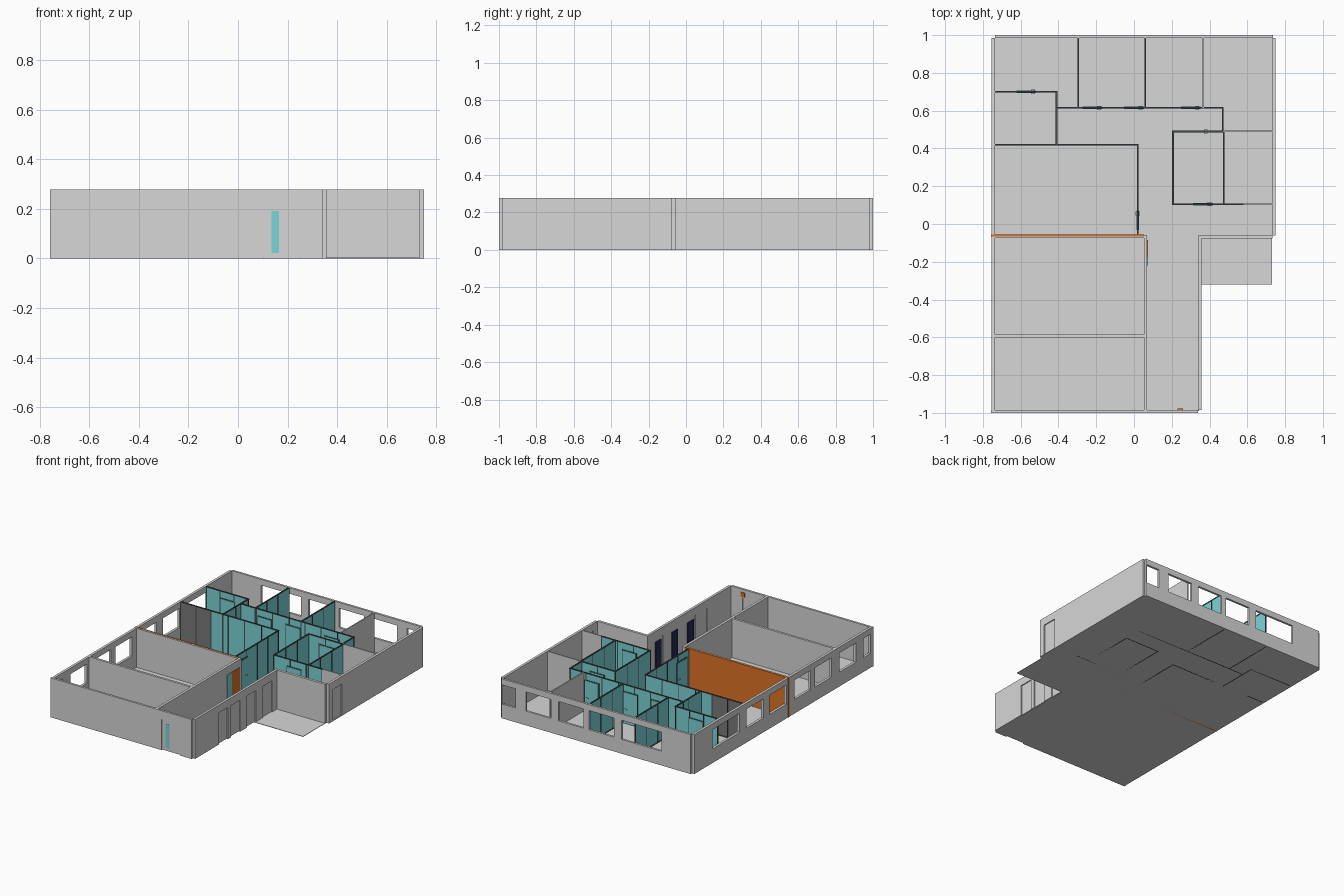
import bpy
import bmesh
from mathutils import Vector

cube = bpy.data.objects.get("Cube")
if cube:
    bpy.data.objects.remove(cube, do_unlink=True)

H = 0.277          # wall height
SILL, HEAD = 0.1, 0.235
DOOR = 0.222


def material(name, r, g, b):
    m = bpy.data.materials.new(name)
    m.use_nodes = True
    m.diffuse_color = (r, g, b, 1)
    node = next(n for n in m.node_tree.nodes if n.type == 'BSDF_PRINCIPLED')
    node.inputs["Base Color"].default_value = (r, g, b, 1)
    return m


GREY = material("plaster grey", 0.68, 0.68, 0.68)
TEAL = material("glass teal", 0.2, 0.66, 0.69)
DARK = material("frame charcoal", 0.06, 0.07, 0.07)
SLATE = material("slate grey", 0.19, 0.19, 0.19)
ORANGE = material("accent orange", 0.74, 0.17, 0.02)
NAVY = material("navy blue", 0.02, 0.02, 0.1)


def finish(bm, name, mat):
    bmesh.ops.recalc_face_normals(bm, faces=bm.faces)
    mesh = bpy.data.meshes.new(name)
    bm.to_mesh(mesh)
    bm.free()
    mesh.materials.append(mat)
    ob = bpy.data.objects.new(name, mesh)
    bpy.context.collection.objects.link(ob)
    return ob


def add_box(bm, lo, hi):
    lo, hi = Vector(lo), Vector(hi)
    verts = bmesh.ops.create_cube(bm, size=1)["verts"]
    for v in verts:
        v.co = (lo + hi) / 2 + v.co * (hi - lo)


def along(axis, u0, u1, w0, w1, z0, z1):
    """Corners of a box running along x or y."""
    if axis == 'x':
        return (u0, w0, z0), (u1, w1, z1)
    return (w0, u0, z0), (w1, u1, z1)


def slab(name, mat, axis, u0, u1, w0, w1, z0=0, z1=H):
    bm = bmesh.new()
    add_box(bm, *along(axis, u0, u1, w0, w1, z0, z1))
    return finish(bm, name, mat)


def wall(name, axis, u0, u1, w0, w1, holes=()):
    """Solid wall with rectangular openings (start, end, bottom, top)."""
    us = sorted({u0, u1, *[h[0] for h in holes], *[h[1] for h in holes]})
    zs = sorted({0, H, *[h[2] for h in holes], *[h[3] for h in holes]})
    bm = bmesh.new()
    grid = {}

    def vert(u, z):
        if (u, z) not in grid:
            grid[u, z] = bm.verts.new((u, w0, z) if axis == 'x' else (w0, u, z))
        return grid[u, z]

    for a, b in zip(us, us[1:]):
        for c, d in zip(zs, zs[1:]):
            mu, mz = (a + b) / 2, (c + d) / 2
            if not any(h[0] < mu < h[1] and h[2] < mz < h[3] for h in holes):
                bm.faces.new([vert(a, c), vert(b, c), vert(b, d), vert(a, d)])
    ext = bmesh.ops.extrude_face_region(bm, geom=bm.faces[:], use_keep_orig=True)
    moved = [g for g in ext["geom"] if isinstance(g, bmesh.types.BMVert)]
    shift = (0, w1 - w0, 0) if axis == 'x' else (w1 - w0, 0, 0)
    bmesh.ops.translate(bm, verts=moved, vec=shift)
    return finish(bm, name, GREY)


def windows(*spans):
    return [(a, b, SILL, HEAD) for a, b in spans]


def doors(*spans):
    return [(a, b, 0, DOOR) for a, b in spans]


def partition(name, axis, u0, u1, w, door_at=(), mat=TEAL):
    """Glazed partition: pane, rails, mullions and door leaves with handles."""
    slab(name + "_pane", mat, axis, u0, u1, w - 0.002, w + 0.002, 0.004, H - 0.004)
    bm = bmesh.new()
    t = 0.0045
    for z0, z1 in ((0, 0.008), (H - 0.006, H)):
        add_box(bm, *along(axis, u0 - t, u1 + t, w - t, w + t, z0, z1))
    n = max(1, round((u1 - u0) / 0.13))
    for i in range(n + 1):
        u = u0 + (u1 - u0) * i / n
        add_box(bm, *along(axis, u - 0.003, u + 0.003, w - t, w + t, 0, H))
    finish(bm, name + "_frame", DARK)
    for i, d in enumerate(door_at):
        slab(f"{name}_door_surround_{i}", DARK, axis, d - 0.058, d + 0.058,
             w - 0.004, w + 0.004, 0.002, DOOR + 0.006)
        slab(f"{name}_door_leaf_{i}", TEAL, axis, d - 0.052, d + 0.052,
             w - 0.006, w + 0.006, 0.006, DOOR)
        slab(f"{name}_door_handle_{i}", GREY, axis, d + 0.025, d + 0.045,
             w - 0.011, w + 0.011, 0.1, 0.107)


# Floors
for name, x0, x1, y0, y1 in (("main_floor", -0.755, 0.75, -0.06, 0.985),
                             ("front_floor", -0.755, 0.345, -0.99, -0.06),
                             ("terrace_floor", 0.345, 0.73, -0.32, -0.06)):
    slab(name, GREY, 'x', x0, x1, y0, y1, 0, 0.003)

# Outer walls
side_doors = ((-0.72, -0.62), (-0.59, -0.485), (-0.41, -0.31), (-0.23, -0.13))
wall("back_wall", 'x', -0.737, 0.735, 0.985, 1.0, windows(
    (-0.51, -0.2), (-0.14, 0.055), (0.095, 0.29), (0.35, 0.545), (0.625, 0.73)))
wall("right_wall", 'y', -0.985, 0.985, -0.755, -0.737, windows(
    (-0.97, -0.89), (-0.81, -0.625), (-0.535, -0.355), (-0.305, -0.125),
    (-0.035, 0.15), (0.22, 0.405), (0.485, 0.785)))
wall("front_wall", 'x', -0.757, 0.34, -1.0, -0.985, [(0.105, 0.25, 0, 0.215)])
wall("hall_side_wall", 'y', -0.985, -0.06, 0.34, 0.357, doors(*side_doors))
wall("terrace_wall", 'x', 0.357, 0.732, -0.078, -0.06)
wall("left_wall", 'y', -0.06, 0.985, 0.732, 0.75, doors((-0.018, 0.085)))

# Outer door leaves
for i, (a, b) in enumerate(side_doors):
    slab(f"side_door_{i}", GREY, 'y', a, b, 0.343, 0.35, 0.003, DOOR)
    if i:
        slab(f"side_door_panel_{i}", NAVY, 'y', a + 0.018, b - 0.018, 0.338, 0.343, 0.02, 0.2)
slab("left_door", GREY, 'y', -0.018, 0.085, 0.737, 0.743, 0.003, DOOR)
slab("front_door", GREY, 'x', 0.105, 0.25, -0.994, -0.988, 0.003, 0.215)
slab("front_door_glass", TEAL, 'x', 0.135, 0.165, -0.996, -0.986, 0.022, 0.19)
slab("hall_sign", ORANGE, 'x', 0.23, 0.26, -0.985, -0.978, 0.225, 0.255)

# Solid inner walls
wall("hall_wall", 'y', -0.985, -0.06, 0.052, 0.07)
wall("room_divider", 'x', -0.737, 0.052, -0.601, -0.585)
wall("accent_wall_core", 'x', -0.737, 0.052, -0.075, -0.066)
slab("accent_wall_face", ORANGE, 'x', -0.757, 0.052, -0.066, -0.056, 0, H + 0.001)
slab("hall_door", ORANGE, 'y', -0.175, -0.085, 0.07, 0.074, 0.003, DOOR)
slab("hall_door_glass", TEAL, 'y', -0.22, -0.175, 0.07, 0.074, 0.003, DOOR)
wall("corner_room_wall", 'y', 0.615, 0.985, 0.362, 0.37)
wall("store_back_wall", 'x', 0.475, 0.732, 0.486, 0.494)
wall("store_front_wall", 'x', 0.58, 0.732, 0.101, 0.109)

# Glazed partitions
partition("small_room_back", 'x', -0.737, -0.41, 0.7, (-0.57,))
partition("small_room_side", 'y', 0.42, 0.7, -0.41)
partition("meeting_solid_panel", 'x', -0.737, -0.5, 0.42, mat=SLATE)
partition("meeting_back", 'x', -0.5, 0.02, 0.42)
partition("meeting_side", 'y', -0.055, 0.42, 0.02, (0.02,))
partition("office_front", 'x', -0.41, 0.47, 0.615, (-0.22, 0.0, 0.3))
partition("office_end", 'y', 0.49, 0.615, 0.47)
partition("office_divider_right", 'y', 0.615, 0.985, -0.295)
partition("office_divider_left", 'y', 0.615, 0.985, 0.06)
partition("booth_back", 'x', 0.207, 0.475, 0.49, (0.345,))
partition("booth_front", 'x', 0.207, 0.58, 0.105, (0.365,))
partition("booth_right", 'y', 0.105, 0.49, 0.207)
partition("booth_left", 'y', 0.105, 0.49, 0.475)
